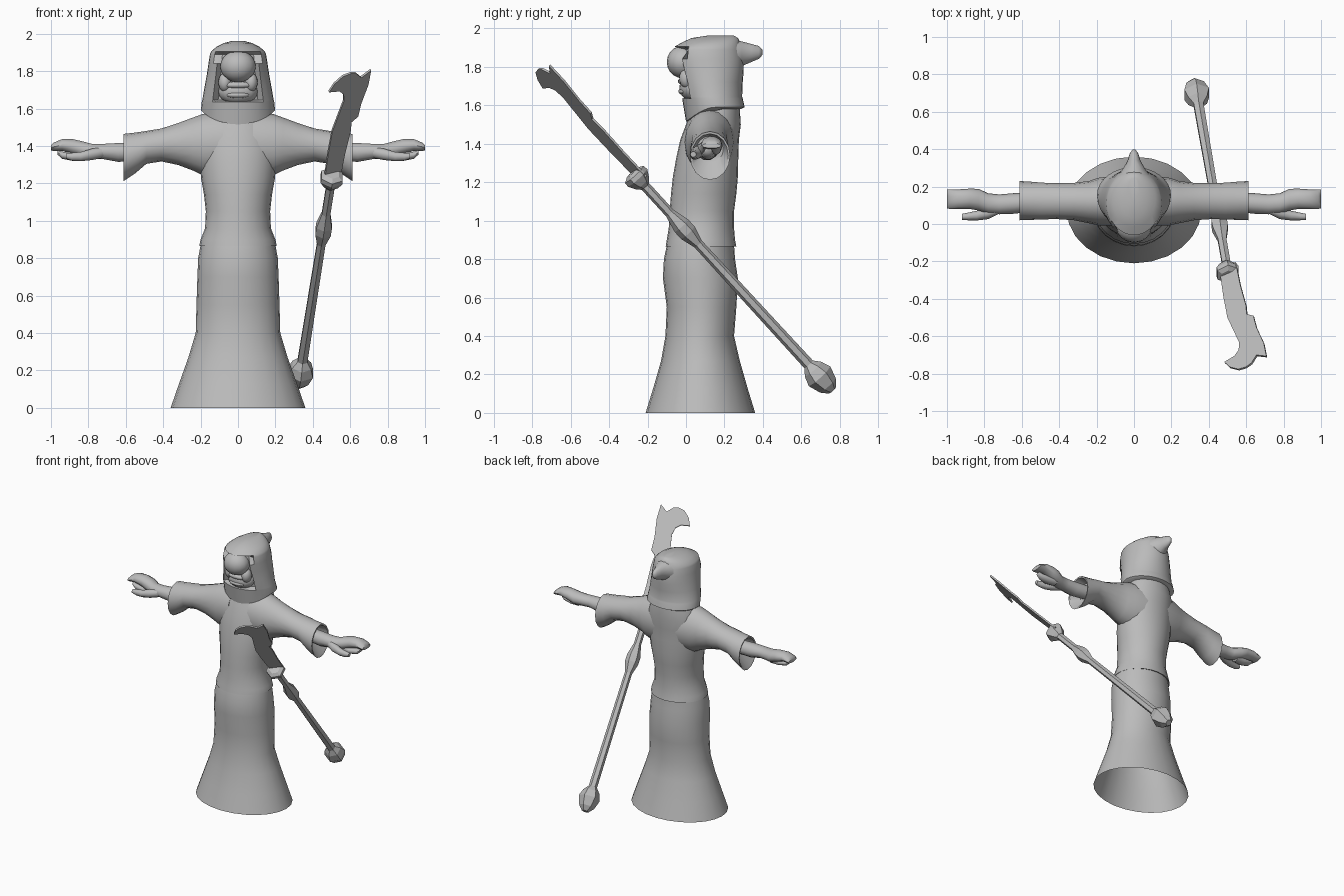
import bpy, bmesh, math
from mathutils import Vector

grey = bpy.data.materials.new("stone grey")
grey.diffuse_color = (0.5, 0.5, 0.5, 1)


def finish(name, bm, smooth=40):
    bmesh.ops.recalc_face_normals(bm, faces=bm.faces)
    me = bpy.data.meshes.new(name)
    bm.to_mesh(me)
    bm.free()
    me.materials.append(grey)
    ob = bpy.data.objects.new(name, me)
    bpy.context.collection.objects.link(ob)
    if smooth:
        bpy.ops.object.select_all(action='DESELECT')
        ob.select_set(True)
        bpy.context.view_layer.objects.active = ob
        bpy.ops.object.shade_smooth_by_angle(angle=math.radians(smooth))
    return ob


def loft(name, rings, caps=(True, True), smooth=40):
    bm = bmesh.new()
    rows = [[bm.verts.new(p) for p in r] for r in rings]
    n = len(rows[0])
    for a, b in zip(rows, rows[1:]):
        for i in range(n):
            j = (i + 1) % n
            bm.faces.new((a[i], a[j], b[j], b[i]))
    for cap, row in zip(caps, (rows[0], rows[-1])):
        if cap:
            bm.faces.new(row)
    return finish(name, bm, smooth)


def angles(n):
    return [2 * math.pi * i / n for i in range(n)]


def level_ring(z, rx, front, back, n=24):
    cy, ry = (front + back) / 2, (back - front) / 2
    return [(rx * math.sin(a), cy - ry * math.cos(a), z) for a in angles(n)]


def side_ring(s, x, cy, cz, ry, rz, n=12):
    return [(s * x, cy + ry * math.cos(a), cz + rz * math.sin(a)) for a in angles(n)]


def ball(name, loc, size):
    bm = bmesh.new()
    bmesh.ops.create_uvsphere(bm, u_segments=16, v_segments=10, radius=1)
    for v in bm.verts:
        v.co = Vector(loc) + Vector([c * s for c, s in zip(v.co, size)])
    return finish(name, bm, 60)


# Robe skirt, open at the ground: height, half width, front, back
skirt = [(0, .36, -.21, .36), (.13, .315, -.17, .32), (.27, .265, -.13, .28),
         (.4, .226, -.107, .25), (.55, .222, -.10, .262), (.7, .217, -.12, .27),
         (.8, .213, -.115, .255), (.87, .20, -.10, .25)]
loft("robe_skirt", [level_ring(*r) for r in skirt], (False, True))

# Tunic body with a folded hem
tunic = [(.875, .19, -.09, .245), (.865, .207, -.106, .262), (.9, .20, -.10, .255),
         (.96, .176, -.09, .25), (1.05, .172, -.085, .25), (1.14, .182, -.078, .262),
         (1.23, .198, -.068, .27), (1.33, .205, -.05, .272), (1.42, .205, -.03, .275),
         (1.5, .195, 0, .285), (1.58, .16, .03, .28)]
loft("tunic_body", [level_ring(*r) for r in tunic])

# Hood: height, half width, front, back, with a recessed face opening
hood = [(1.58, .186, .015, .285), (1.59, .198, 0, .305), (1.635, .194, -.02, .295),
        (1.645, .191, -.025, .292), (1.72, .178, -.04, .295), (1.78, .167, -.06, .30),
        (1.84, .158, -.075, .30), (1.89, .15, -.07, .29), (1.905, .144, -.06, .285),
        (1.93, .115, -.015, .28), (1.95, .075, .03, .27), (1.962, .03, .11, .25)]
rings = []
for k, h in enumerate(hood):
    ring = []
    for x, y, z in level_ring(*h, n=32):
        front = max(0, (.14 - y) / .14) ** 1.5
        if k < 2:                       # hem dips under the chin
            z -= .075 * min(front, 1)
        if 3 <= k <= 7 and y < .1 and abs(x) < .108:
            y += .055
        ring.append((x, y, z))
    rings.append(ring)
loft("hood", rings, smooth=45)

# Pointed tail at the back of the hood
tail = [(.17, .135, 1.84, .115), (.24, .105, 1.85, .095), (.29, .062, 1.868, .066),
        (.34, .034, 1.872, .048), (.38, .022, 1.875, .034), (.397, .008, 1.875, .014)]
loft("hood_tail", [[(rx * math.cos(a), y, cz + rz * math.sin(a)) for a in angles(14)]
                   for y, rx, cz, rz in tail], smooth=60)

# Face
ball("snout", (0, -.015, 1.825), (.095, .085, .085))
ball("jaw", (0, .04, 1.69), (.105, .075, .07))
ball("upper_lip", (0, -.012, 1.725), (.075, .03, .02))
ball("lower_lip", (0, -.012, 1.672), (.062, .028, .018))
for s in (-1, 1):
    ball("cheek", (s * .07, .005, 1.74), (.035, .04, .05))

# Sleeves, forearms and hands
# Columns: x, centre y, centre z, half depth, half height
sleeve = [(.08, .125, 1.41, .135, .18), (.19, .12, 1.407, .127, .163),
          (.24, .117, 1.41, .113, .142), (.32, .12, 1.41, .1, .112),
          (.41, .122, 1.405, .096, .088), (.49, .123, 1.392, .098, .088),
          (.55, .124, 1.362, .102, .109), (.612, .125, 1.338, .105, .126),
          (.61, .125, 1.338, .095, .114), (.54, .124, 1.37, .07, .07)]
arm = [(.52, .12, 1.37, .05, .05), (.64, .11, 1.365, .055, .053),
       (.72, .105, 1.37, .053, .043), (.78, .11, 1.37, .054, .043),
       (.83, .13, 1.38, .058, .046), (.88, .135, 1.395, .054, .043),
       (.94, .133, 1.405, .052, .033), (.985, .133, 1.395, .052, .024),
       (1.0, .133, 1.39, .05, .014)]
thumb = [(.72, .085, 1.365, .03, .03), (.78, .06, 1.355, .034, .032),
         (.84, .045, 1.343, .026, .026), (.89, .04, 1.342, .02, .022),
         (.92, .038, 1.345, .016, .014)]
fingers = [(.82, .12, 1.35, .035, .03), (.88, .115, 1.342, .035, .024),
           (.94, .115, 1.35, .028, .02), (.965, .115, 1.365, .02, .012)]
for s, side in ((-1, "right"), (1, "left")):
    for part, rows in (("sleeve", sleeve), ("arm", arm), ("thumb", thumb),
                       ("curled_fingers", fingers)):
        n = 16 if part == "sleeve" else 10
        loft(side + "_" + part, [side_ring(s, *r, n=n) for r in rows], smooth=50)

# Polearm shaft with pommel, grip swelling and collar: distance, radius
base = Vector((.335, .695, .19))
axis = Vector((.165, -.945, 1.03)).normalized()
u = axis.cross(Vector((1, 0, 0))).normalized()
w = axis.cross(u)
shaft = [(-.10, .025), (-.065, .055), (0, .076), (.05, .058), (.085, .03), (.94, .026),
         (1.02, .048), (1.07, .048), (1.16, .026), (1.35, .026), (1.37, .045),
         (1.41, .068), (1.435, .066), (1.45, .04)]
loft("polearm_shaft", [[base + axis * d + (u * math.cos(a) + w * math.sin(a)) * r
                        for a in angles(6)] for d, r in shaft], smooth=0)

# Hooked blade: outline in x and z, laid on a slanted plane
outline = [(.462, 1.23), (.48, 1.36), (.502, 1.48), (.54, 1.58), (.565, 1.645),
           (.562, 1.68), (.54, 1.695), (.485, 1.69), (.515, 1.735), (.56, 1.775),
           (.60, 1.79), (.63, 1.79), (.657, 1.768), (.71, 1.808), (.695, 1.73),
           (.657, 1.63), (.64, 1.56), (.605, 1.53), (.6, 1.48), (.57, 1.36), (.545, 1.23)]
normal = Vector((.7, -1, -1.07)).normalized() * .006
bm = bmesh.new()
pts = [Vector((x, -.27 + .7 * (x - .47) - 1.07 * (z - 1.24), z)) for x, z in outline]
top = [bm.verts.new(p + normal) for p in pts]
low = [bm.verts.new(p - normal) for p in pts]
bm.faces.new(top)
bm.faces.new(low[::-1])
for i in range(len(pts)):
    j = (i + 1) % len(pts)
    bm.faces.new((top[i], low[i], low[j], top[j]))
finish("polearm_blade", bm, 0)
